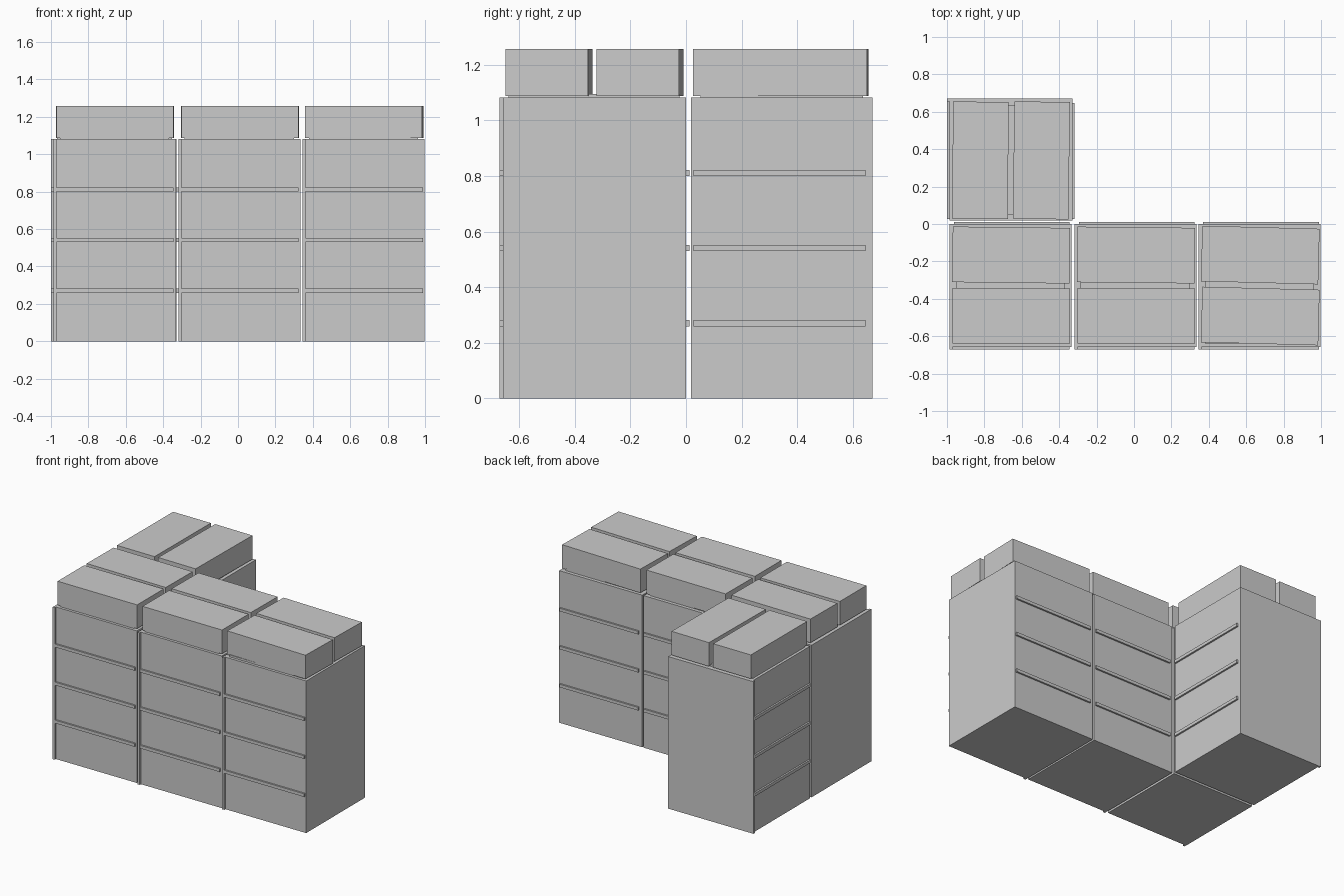
import bpy
from math import radians
from mathutils import Matrix, Vector

old = bpy.data.objects.get("Cube")
if old:
    bpy.data.objects.remove(old, do_unlink=True)

grey = bpy.data.materials.new("light_grey")
grey.use_nodes = True
COLOUR = (0.6, 0.6, 0.6, 1)
grey.diffuse_color = COLOUR
grey.node_tree.nodes["Principled BSDF"].inputs["Base Color"].default_value = COLOUR

# Sizes of one stack, in its own frame: its front faces -y
HALF_W, HALF_D, HEIGHT = 0.326, 0.329, 1.081
RAIL = 0.013
LID_SIZE = (0.627, 0.297)


def box(name, low, high, frame):
    """Box between two corners, placed by a frame matrix."""
    low, high = Vector(low), Vector(high)
    bpy.ops.mesh.primitive_cube_add(size=1)
    obj = bpy.context.object
    obj.name = name
    size = high - low
    obj.data.transform(Matrix.Translation((low + high) / 2) @ Matrix.Diagonal((*size, 1)))
    obj.data.materials.append(grey)
    obj.matrix_world = frame
    return obj


def stack(name, x, y, turn, lid_turns):
    frame = Matrix.Translation((x, y, 0)) @ Matrix.Rotation(radians(turn), 4, "Z")

    # Main carcass and the narrow post on its front left edge
    box(name + "_body", (-HALF_W, -HALF_D, 0), (HALF_W, HALF_D, HEIGHT), frame)
    box(name + "_post", (-HALF_W, -HALF_D - RAIL, 0),
        (-HALF_W + 0.016, -HALF_D, HEIGHT), frame)

    # Three thin rails across the front and the back
    for level in range(1, 4):
        z = level * HEIGHT / 4
        for side, at in (("front", -HALF_D - RAIL + 0.001), ("back", HALF_D)):
            start = -0.31 if side == "front" else -0.302
            box(f"{name}_{side}_rail_{level}", (start, at, z - 0.011),
                (0.317, at + RAIL - 0.001, z + 0.011), frame)

    # Recessed plinth under two loosely placed top boxes
    box(name + "_plinth", (-0.292, -0.31, HEIGHT), (0.292, 0.305, 1.095), frame)
    w, d = LID_SIZE
    for side, at, angle in (("front", -0.163, lid_turns[0]), ("back", 0.163, lid_turns[1])):
        lid_frame = (frame @ Matrix.Translation((0.004, at, 0))
                     @ Matrix.Rotation(radians(angle), 4, "Z"))
        box(f"{name}_{side}_top_box", (-w / 2, -d / 2, 1.088),
            (w / 2, d / 2, 1.257), lid_frame)


# Row of three stacks, with one turned stack making the corner
stack("right_stack", -0.661, -HALF_D, 0, (-0.2, -0.7))
stack("middle_stack", 0.007, -HALF_D, 0, (-0.2, -0.6))
stack("left_stack", 0.671, -HALF_D, 0, (-1.5, -1.5))
stack("corner_stack", -0.658, 0.344, -90, (-0.3, -0.8))
